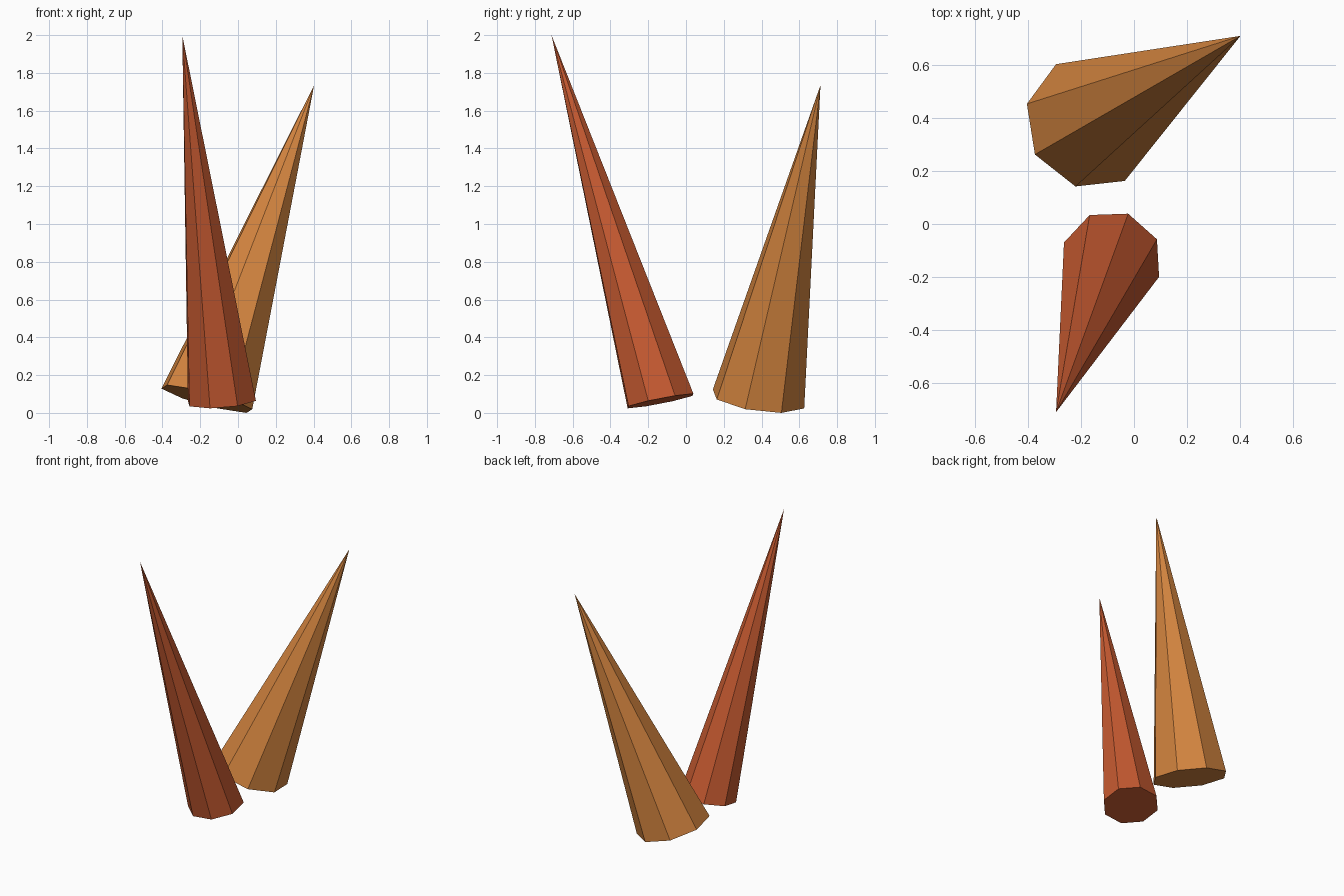
import bpy, bmesh, math
from mathutils import Vector

if "Cube" in bpy.data.objects:
    bpy.data.objects.remove(bpy.data.objects["Cube"])

SIDES = 8


def material(name, color):
    m = bpy.data.materials.new(name)
    m.diffuse_color = (*color, 1.0)
    m.use_nodes = True
    m.node_tree.nodes["Principled BSDF"].inputs["Base Color"].default_value = m.diffuse_color
    return m


def leaning_cone(name, centre, u, v, apex, mat):
    """Closed cone: base ring spanned by half-axes u and v, drawn to an apex."""
    c, u, v = Vector(centre), Vector(u), Vector(v)
    bm = bmesh.new()
    ring = []
    for i in range(SIDES):
        a = math.tau * i / SIDES
        ring.append(bm.verts.new(c + u * math.cos(a) + v * math.sin(a)))
    tip = bm.verts.new(apex)
    bm.faces.new(ring)
    for i in range(SIDES):
        bm.faces.new((ring[i], ring[(i + 1) % SIDES], tip))
    bmesh.ops.recalc_face_normals(bm, faces=bm.faces)
    mesh = bpy.data.meshes.new(name)
    bm.to_mesh(mesh)
    bm.free()
    mesh.materials.append(mat)
    obj = bpy.data.objects.new(name, mesh)
    bpy.context.collection.objects.link(obj)
    return obj


orange = material("orange", (0.672, 0.238, 0.051))
red = material("rust_red", (0.565, 0.102, 0.030))

# Wide spike at the back, leaning right
leaning_cone("orange_spike", (-0.165, 0.384, 0.074),
             (-0.21, -0.121, 0.074), (-0.13, 0.221, 0.003),
             (0.403, 0.712, 1.735), orange)

# Slim spike at the front, leaning forward
leaning_cone("red_spike", (-0.085, -0.135, 0.063),
             (0.063, 0.174, 0.039), (0.18, -0.065, 0.001),
             (-0.295, -0.712, 2.0), red)
